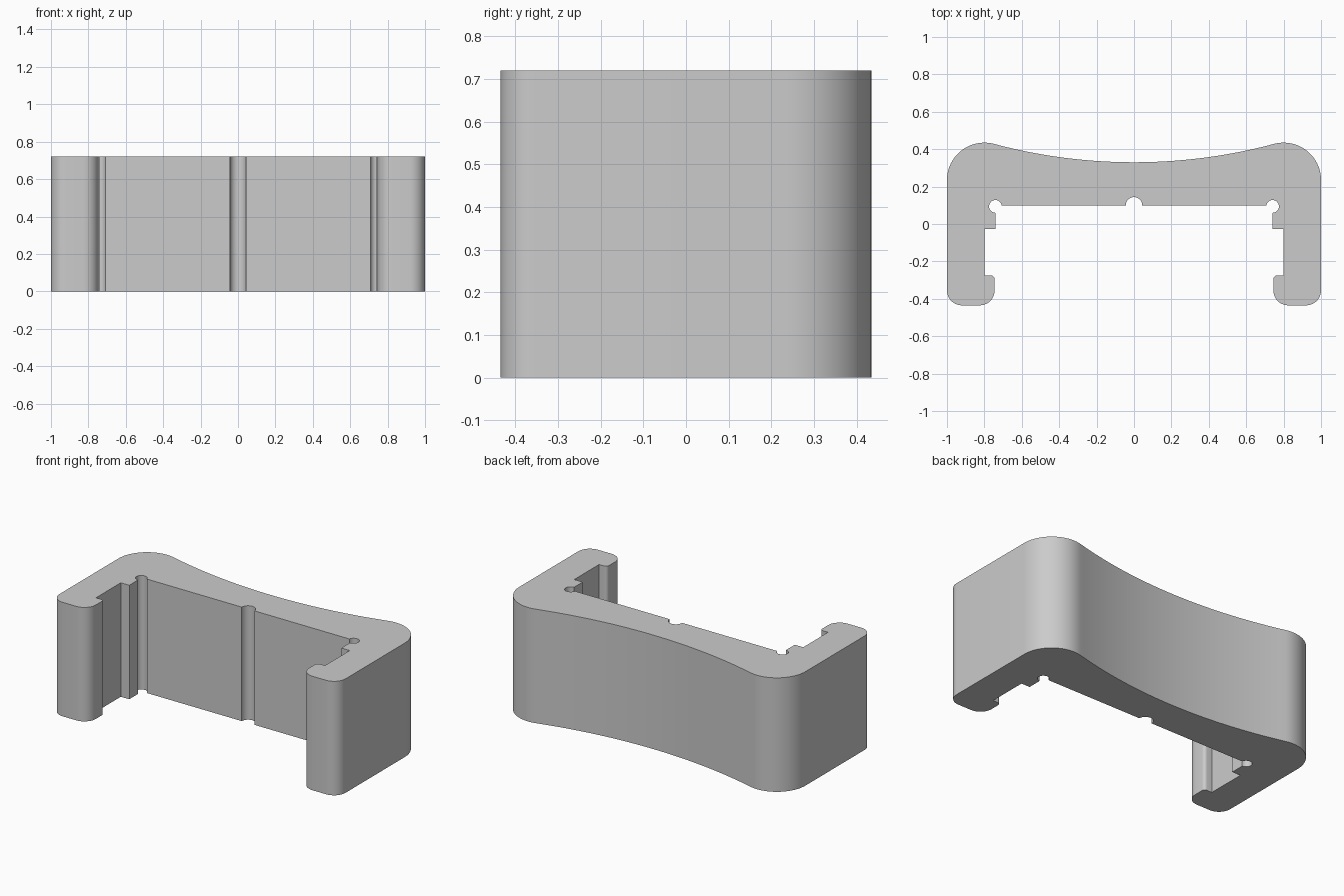
import bpy
import bmesh
from math import sin, cos, atan2, degrees, radians

cube = bpy.data.objects.get("Cube")
if cube:
    bpy.data.objects.remove(cube, do_unlink=True)

HEIGHT = 0.72


def arc(cx, cy, r, start, end, steps):
    """Points along an arc, angles in degrees."""
    angles = [radians(start + (end - start) * i / steps) for i in range(steps + 1)]
    return [(cx + r * cos(a), cy + r * sin(a)) for a in angles]


# Concave back tangent to the large rounded back corners
corner_x, corner_y, corner_r = 0.8, 0.235, 0.2
mid_y = 0.33
gap = mid_y - corner_y
back_r = (corner_x**2 + gap**2 - corner_r**2) / (2 * (corner_r - gap))
sweep = degrees(atan2(corner_x, gap + back_r))

# Half profile, running clockwise from the middle of the back
half = arc(0, mid_y + back_r, back_r, -90, -90 + sweep, 20)
half += arc(corner_x, corner_y, corner_r, 90 + sweep, 0, 20)[1:]
# Rounded leg end and inward hook
half += arc(0.92, -0.355, 0.08, 0, -90, 10)
half += arc(0.825, -0.355, 0.08, -90, -180, 10)
half += arc(0.765, -0.295, 0.02, 180, 90, 5)
# Inner channel and step
half += [(0.8, -0.275), (0.8, -0.027), (0.741, -0.027)]
# Round relief groove in the inner corner
half += arc(0.741, 0.094, 0.034, -90, 170, 20)
# Half of the middle groove
half += arc(0, 0.1, 0.044, 0, 90, 10)

# Mirror the half and extrude the closed outline
outline = half + [(-x, y) for x, y in reversed(half[1:-1])]
bm = bmesh.new()
base = bm.faces.new([bm.verts.new((x, y, 0)) for x, y in outline])
extruded = bmesh.ops.extrude_face_region(bm, geom=[base], use_keep_orig=True)
top_verts = [g for g in extruded["geom"] if isinstance(g, bmesh.types.BMVert)]
bmesh.ops.translate(bm, verts=top_verts, vec=(0, 0, HEIGHT))
bmesh.ops.recalc_face_normals(bm, faces=bm.faces)

mesh = bpy.data.meshes.new("bracket_body")
bm.to_mesh(mesh)
bm.free()
bracket = bpy.data.objects.new("bracket_body", mesh)
bpy.context.collection.objects.link(bracket)

# Plain grey material
grey = bpy.data.materials.new("light grey")
grey.use_nodes = True
colour = (0.6, 0.6, 0.6, 1)
grey.diffuse_color = colour
grey.node_tree.nodes["Principled BSDF"].inputs["Base Color"].default_value = colour
mesh.materials.append(grey)

# Smooth curved walls, keep edges sharp
bpy.ops.object.select_all(action="DESELECT")
bracket.select_set(True)
bpy.context.view_layer.objects.active = bracket
bpy.ops.object.shade_smooth_by_angle(angle=radians(30))
